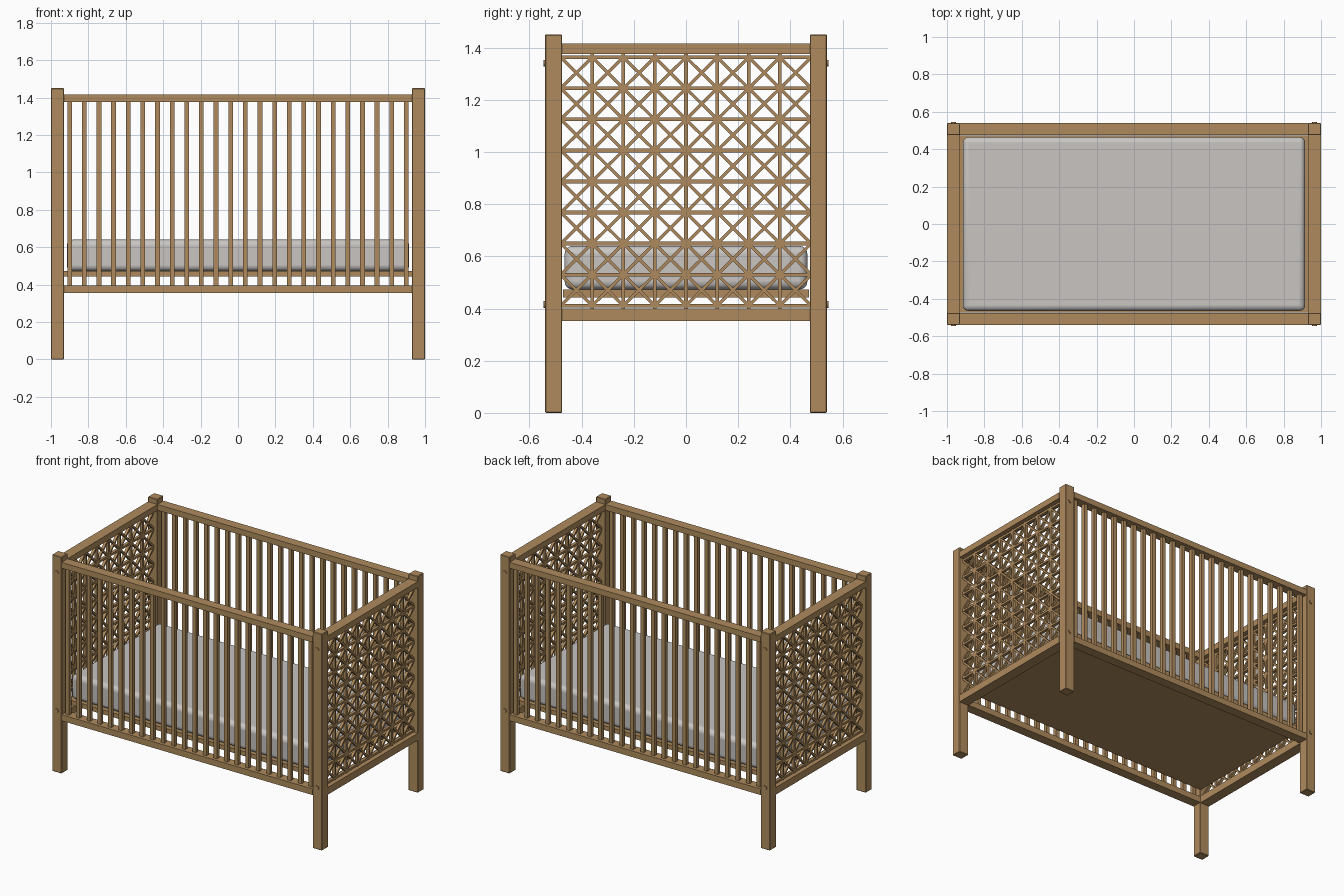
import bpy, bmesh, math
from mathutils import Matrix, Vector

cube = bpy.data.objects.get("Cube")
if cube:
    bpy.data.objects.remove(cube)


def material(name, rgb):
    m = bpy.data.materials.new(name)
    m.use_nodes = True
    m.diffuse_color = (*rgb, 1)
    m.node_tree.nodes["Principled BSDF"].inputs["Base Color"].default_value = (*rgb, 1)
    return m


wood = material("oak_wood", (0.43, 0.26, 0.11))
fabric = material("grey_fabric", (0.58, 0.56, 0.54))


def box(bm, lo, hi):
    lo, hi = Vector(lo), Vector(hi)
    mat = Matrix.Translation((lo + hi) / 2) @ Matrix.Diagonal((*(hi - lo), 1))
    bmesh.ops.create_cube(bm, size=1, matrix=mat)


def bar(bm, x, a, b, width, depth):
    """Rectangular strut in the plane at x, from (y, z) a to b."""
    dy, dz = b[0] - a[0], b[1] - a[1]
    centre = Vector((x, (a[0] + b[0]) / 2, (a[1] + b[1]) / 2))
    mat = (Matrix.Translation(centre) @ Matrix.Rotation(math.atan2(dz, dy), 4, "X")
           @ Matrix.Diagonal((depth, math.hypot(dy, dz), width, 1)))
    bmesh.ops.create_cube(bm, size=1, matrix=mat)


def finish(name, bm, mat, mirror=(False, False), bevel=0, segments=1):
    me = bpy.data.meshes.new(name)
    bm.to_mesh(me)
    bm.free()
    me.materials.append(mat)
    ob = bpy.data.objects.new(name, me)
    bpy.context.collection.objects.link(ob)
    if bevel:
        b = ob.modifiers.new("Bevel", "BEVEL")
        b.width, b.segments = bevel, segments
    if any(mirror):
        m = ob.modifiers.new("Mirror", "MIRROR")
        m.use_axis = (*mirror, False)
        m.use_mirror_merge = False
    return ob


X, Y, IX, IY, TOP = 1.0, 0.54, 0.93, 0.475, 1.45

# Corner posts
bm = bmesh.new()
box(bm, (IX, IY, 0), (X, Y, TOP))
finish("corner_posts", bm, wood, (True, True), 0.003)

# Bolt heads on the front and back faces of the posts
bm = bmesh.new()
for z in (0.415, 1.34):
    mat = Matrix.Translation((0.965, Y + 0.001, z)) @ Matrix.Rotation(math.pi / 2, 4, "X")
    bmesh.ops.create_cone(bm, cap_ends=True, segments=16, radius1=0.013,
                          radius2=0.013, depth=0.01, matrix=mat)
finish("bolt_heads", bm, wood, (True, True))

# Long rails, front and back
bm = bmesh.new()
box(bm, (-IX, IY, 1.377), (IX, Y, 1.416))
box(bm, (-IX, IY, 0.355), (IX, Y, 0.396))
finish("long_rails", bm, wood, (False, True))

# End rails
bm = bmesh.new()
box(bm, (IX, -IY, 1.375), (X, IY, 1.416))
box(bm, (IX, -IY, 0.352), (X, IY, 0.4))
finish("end_rails", bm, wood, (True, False))

# Upright slats, front and back
bm = bmesh.new()
COUNT = 24
for i in range(COUNT):
    x = -0.9 + 1.8 * i / (COUNT - 1)
    box(bm, (x - 0.0125, 0.495, 0.39), (x + 0.0125, 0.52, 1.38))
finish("slats", bm, wood, (False, True))

# Lattice end panels: square grid with a cross in every cell
bm = bmesh.new()
N, PX, W, D = 8, 0.965, 0.014, 0.02
ys = [-0.48 + 0.12 * i for i in range(N + 1)]
zs = [0.411 + 0.119 * i for i in range(N + 1)]
for y in ys[1:-1]:
    bar(bm, PX, (y, 0.395), (y, 1.38), W, D)
for z in zs:
    bar(bm, PX, (-IY, z), (IY, z), W, D)
for y0, y1 in zip(ys, ys[1:]):
    for z0, z1 in zip(zs, zs[1:]):
        bar(bm, PX, (y0, z0), (y1, z1), 0.012, 0.018)
        bar(bm, PX, (y0, z1), (y1, z0), 0.012, 0.017)
finish("lattice_panels", bm, wood, (True, False))

# Base board
bm = bmesh.new()
box(bm, (-0.93, -0.472, 0.442), (0.93, 0.472, 0.472))
finish("base_board", bm, wood)

# Mattress
bm = bmesh.new()
box(bm, (-0.915, -0.465, 0.473), (0.915, 0.465, 0.64))
mattress = finish("mattress", bm, fabric, bevel=0.03, segments=4)
bpy.context.view_layer.objects.active = mattress
mattress.select_set(True)
bpy.ops.object.shade_smooth_by_angle()
